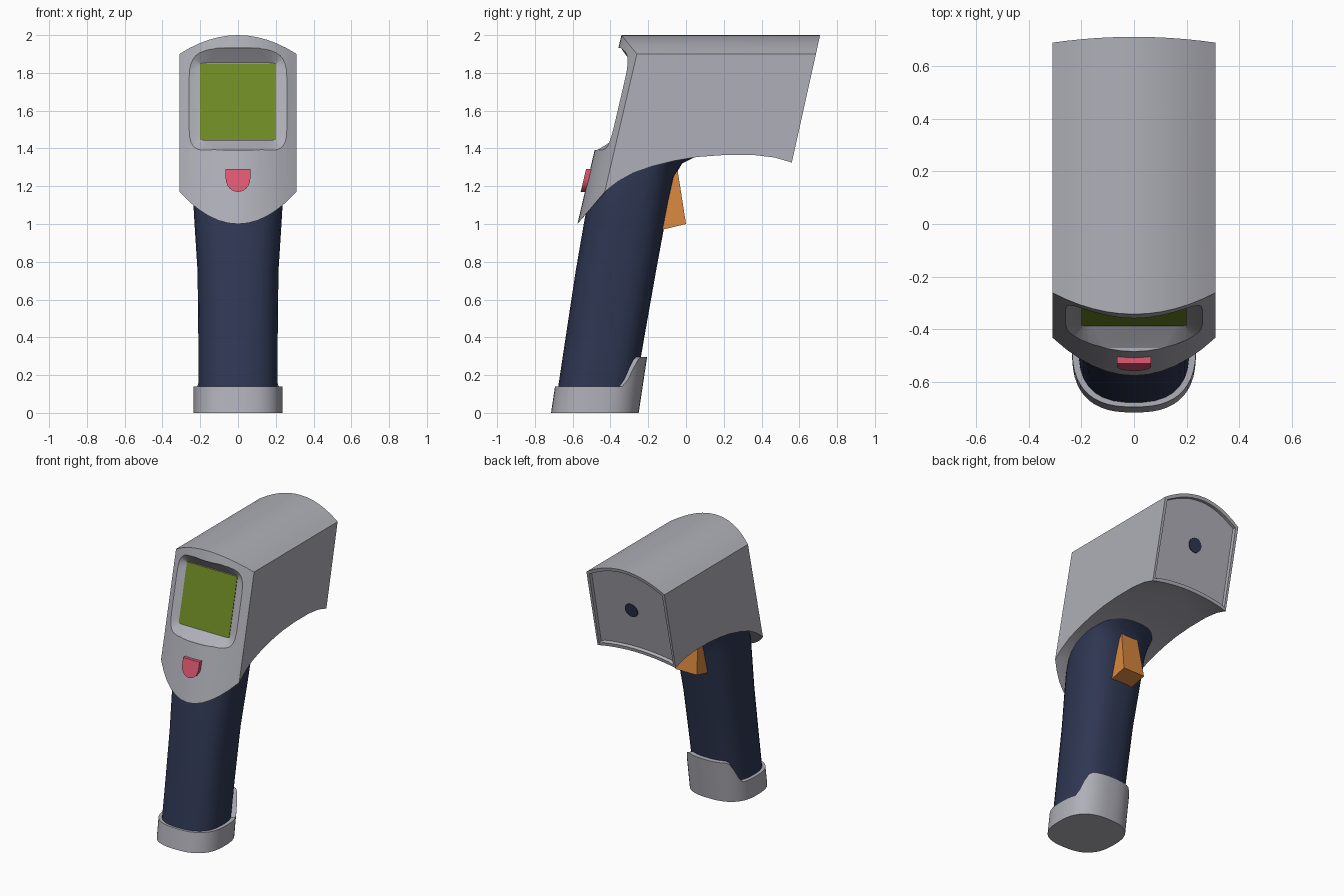
import bpy, bmesh, math
from mathutils import Matrix

if "Cube" in bpy.data.objects:
    bpy.data.objects.remove(bpy.data.objects["Cube"])


def material(name, rgb):
    m = bpy.data.materials.new(name)
    m.diffuse_color = (*rgb, 1)
    m.use_nodes = True
    m.node_tree.nodes["Principled BSDF"].inputs["Base Color"].default_value = m.diffuse_color
    return m


GREY = material("light_grey", (0.43, 0.43, 0.48))
NAVY = material("navy_rubber", (0.028, 0.038, 0.085))
GREEN = material("display_green", (0.16, 0.26, 0.018))
RED = material("button_red", (0.74, 0.10, 0.17))
ORANGE = material("trigger_orange", (0.68, 0.24, 0.05))


def finish(bm, name, mat, angle=30):
    bmesh.ops.recalc_face_normals(bm, faces=bm.faces[:])
    me = bpy.data.meshes.new(name)
    bm.to_mesh(me)
    bm.free()
    me.materials.append(mat)
    ob = bpy.data.objects.new(name, me)
    bpy.context.collection.objects.link(ob)
    smooth(ob, angle)
    return ob


def smooth(ob, angle=30):
    bpy.ops.object.select_all(action='DESELECT')
    bpy.context.view_layer.objects.active = ob
    ob.select_set(True)
    bpy.ops.object.shade_smooth_by_angle(angle=math.radians(angle))


def loft(name, rings, mat, angle=30):
    """Skin matching rings of points and cap both ends."""
    bm = bmesh.new()
    vs = [[bm.verts.new(p) for p in r] for r in rings]
    n = len(rings[0])
    for a, b in zip(vs, vs[1:]):
        for i in range(n):
            j = (i + 1) % n
            bm.faces.new((a[i], a[j], b[j], b[i]))
    bm.faces.new(vs[0])
    bm.faces.new(vs[-1])
    return finish(bm, name, mat, angle)


def oval(a, b, power, n=32):
    """Superellipse outline."""
    pts = []
    for i in range(n):
        t = 2 * math.pi * (i + 0.5) / n
        c, s = math.cos(t), math.sin(t)
        pts.append((a * math.copysign(abs(c) ** (2 / power), c),
                    b * math.copysign(abs(s) ** (2 / power), s)))
    return pts


W = 0.31


def front(x, z):      # bowed, leaning front surface
    return -0.575 + 0.233 * (z - 1) + 0.105 * (x / W) ** 2


def back(z):          # leaning flat back
    return 0.71 - 0.222 * (2 - z)


def screen_y(z):      # display plane
    return -0.385 + 0.233 * (z - 1.44)


# Head: columns across x, each one a side profile
under = [(-0.41, 1.187), (-0.36, 1.225), (-0.28, 1.27), (-0.18, 1.305), (-0.06, 1.335),
         (0.06, 1.355), (0.2, 1.365), (0.36, 1.365), (0.47, 1.352), (0.56, 1.325)]
bm = bmesh.new()
cols = []
N = 12
for i in range(N + 1):
    x = W * (2 * i / N - 1)
    s = (x / W) ** 2
    top, low = 2 - 0.1 * s, 1 + 0.17 * s
    prof = [(front(x, top), top), (front(x, low), low)]
    for y, z in under:
        z += 0.035 * (1 - s) * max(0, (y - 0.36) / 0.2)
        prof.append((y, z))
    prof[-1] = (back(prof[-1][1]), prof[-1][1])
    prof.append((back(top), top))
    cols.append([bm.verts.new((x, y, z)) for y, z in prof])
k = len(cols[0])
for a, b in zip(cols, cols[1:]):
    for i in range(k):
        if i != k - 2:
            j = (i + 1) % k
            bm.faces.new((a[i], a[j], b[j], b[i]))
bm.faces.new(cols[0])
bm.faces.new(cols[-1])
rear = bm.faces.new([c[-1] for c in cols] + [c[-2] for c in reversed(cols)])
bmesh.ops.recalc_face_normals(bm, faces=bm.faces[:])
# Recessed rear panel
bmesh.ops.inset_individual(bm, faces=[rear], thickness=0.024, depth=0)
bmesh.ops.inset_individual(bm, faces=[rear], thickness=0.004, depth=-0.022)
head = finish(bm, "head_shell", GREY)

# Display recess, cut into the front
floor = [(x, screen_y(z + 1.648), z + 1.648) for x, z in oval(0.204, 0.206, 20)]
rim = []
for x, z in oval(0.262, 0.27, 6):
    z += 1.638 + 0.03 * (1 - (x / 0.262) ** 2)
    rim.append((x, front(x, z) - 0.002, z))
outer = [(x, y - 0.2, z) for x, y, z in rim]
cutter = loft("recess_cutter", [floor, rim, outer], GREY)
cutter.hide_render = True
mod = head.modifiers.new("recess", 'BOOLEAN')
mod.operation = 'DIFFERENCE'
mod.solver = 'EXACT'
mod.object = cutter
bpy.context.view_layer.objects.active = head
bpy.ops.object.modifier_apply(modifier="recess")
bpy.data.objects.remove(cutter)
smooth(head)

# Display
quad = [(-0.2, 1.445), (0.2, 1.445), (0.2, 1.85), (-0.2, 1.85)]
loft("display", [[(x, screen_y(z) + d, z) for x, z in quad] for d in (-0.004, 0.004)], GREEN)

# Button: flat top, rounded bottom
outline = [(-0.065, 1.29)] + [(-0.065 * math.cos(t), 1.24 - 0.07 * math.sin(t))
                              for t in [math.pi * i / 12 for i in range(13)]] + [(0.065, 1.29)]
loft("button", [[(x, front(0, z) + d, z) for x, z in outline] for d in (-0.022, 0.05)], RED)

# Handle: slanted oval loft (z, front y, back y, half width)
rings = []
for z, y0, y1, w in [(0.02, -0.695, -0.285, 0.21), (0.4, -0.638, -0.22, 0.211),
                     (0.75, -0.585, -0.158, 0.215), (1.0, -0.542, -0.112, 0.231),
                     (1.12, -0.52, -0.09, 0.238), (1.25, -0.48, -0.062, 0.24),
                     (1.32, -0.45, -0.02, 0.24), (1.37, -0.40, 0.08, 0.24)]:
    rings.append([(x, y + (y0 + y1) / 2, z) for x, y in oval(w, (y1 - y0) / 2, 2.6)])
loft("handle", rings, NAVY, 40)

# Handle end cap, rising at the rear
base = oval(0.235, 0.2325, 2.6, 48)


def cap_height(y):
    t = min(1, max(0, (y - 0.125) / 0.075))
    return 0.14 + 0.155 * t * t * (3 - 2 * t)


def cap_ring(scale, f):
    return [(x * scale, y * scale - 0.4825 + 0.15 * f(y), f(y)) for x, y in base]


loft("handle_cap", [cap_ring(1, lambda y: 0), cap_ring(1, cap_height),
                    cap_ring(0.84, cap_height), cap_ring(0.84, lambda y: 0.08)], GREY)

# Trigger: wedge widening downwards
side = [(-0.2, 1.32, 0.065), (-0.05, 1.32, 0.065), (0.0, 1.0, 0.085), (-0.2, 0.952, 0.085)]
loft("trigger", [[(s * w, y, z) for y, z, w in side] for s in (-1, 1)], ORANGE)

# Sensor lens on the rear panel
bm = bmesh.new()
bmesh.ops.create_cone(bm, cap_ends=True, segments=24, radius1=0.05, radius2=0.05, depth=0.012,
                      matrix=Matrix.Translation((0, back(1.68) - 0.022, 1.68))
                      @ Matrix.Rotation(-math.pi / 2 - math.atan(0.222), 4, 'X'))
finish(bm, "sensor_lens", NAVY)
